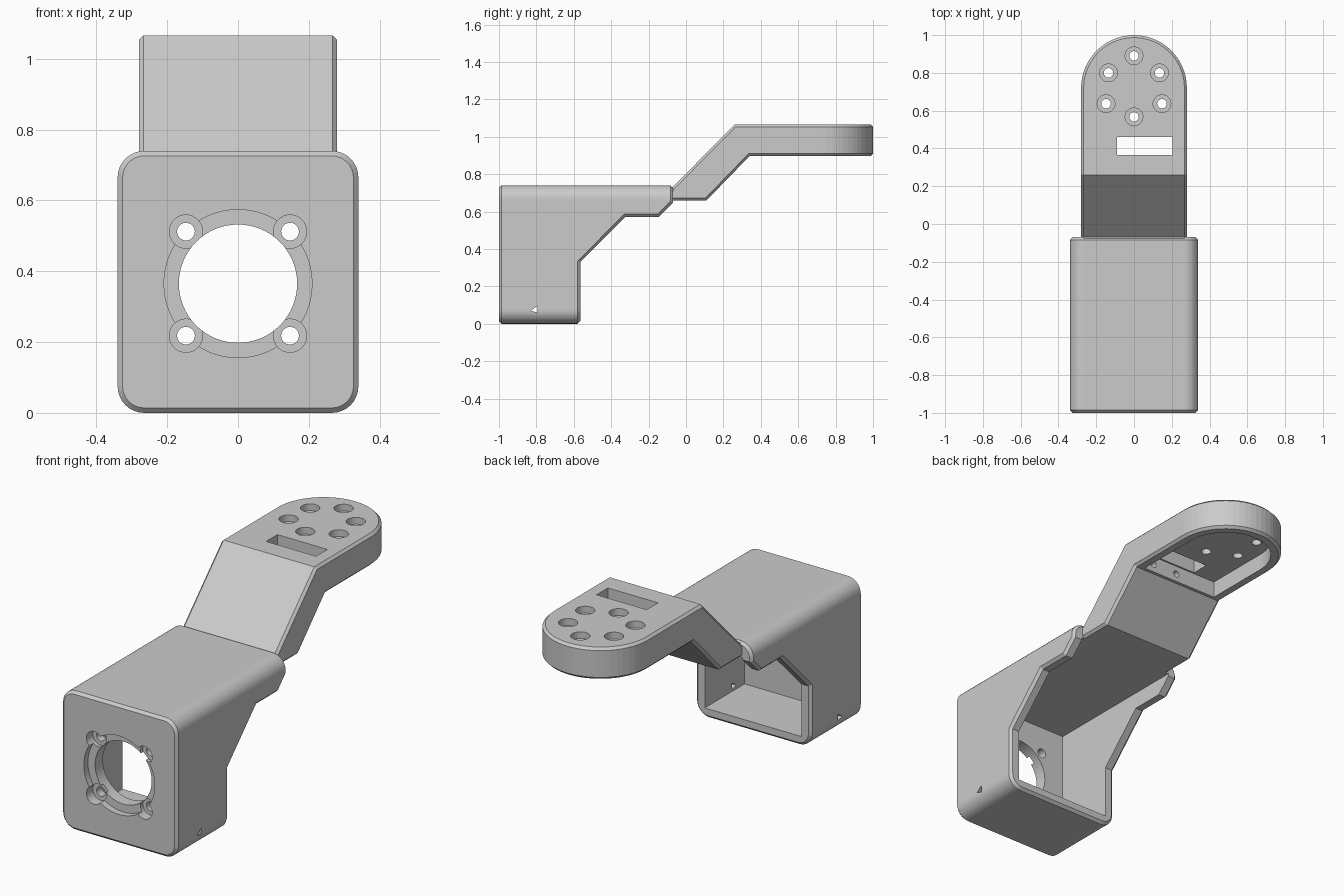
import bpy, bmesh
from math import cos, sin, pi, radians

if "Cube" in bpy.data.objects:
    bpy.data.objects.remove(bpy.data.objects["Cube"])


def prism(name, pts, axis, a, b):
    """Extrude a 2D outline along one axis from a to b."""
    place = {'x': lambda u, v, t: (t, u, v),
             'y': lambda u, v, t: (u, t, v),
             'z': lambda u, v, t: (u, v, t)}[axis]
    bm = bmesh.new()
    lo = [bm.verts.new(place(u, v, a)) for u, v in pts]
    hi = [bm.verts.new(place(u, v, b)) for u, v in pts]
    bm.faces.new(lo)
    bm.faces.new(hi)
    n = len(pts)
    for i in range(n):
        j = (i + 1) % n
        bm.faces.new((lo[i], lo[j], hi[j], hi[i]))
    bmesh.ops.recalc_face_normals(bm, faces=bm.faces)
    me = bpy.data.meshes.new(name)
    bm.to_mesh(me)
    bm.free()
    ob = bpy.data.objects.new(name, me)
    bpy.context.collection.objects.link(ob)
    return ob


def arc(cx, cy, r, a0, a1, n):
    return [(cx + r * cos(radians(a0 + (a1 - a0) * i / n)),
             cy + r * sin(radians(a0 + (a1 - a0) * i / n))) for i in range(n + 1)]


def circle(cx, cy, r, n=32):
    return arc(cx, cy, r, 0, 360, n)[:-1]


def rect(u0, u1, v0, v1):
    return [(u0, v0), (u1, v0), (u1, v1), (u0, v1)]


def apply(ob, mod):
    bpy.context.view_layer.objects.active = ob
    bpy.ops.object.modifier_apply(modifier=mod.name)


def boolean(ob, cutter, op='DIFFERENCE'):
    m = ob.modifiers.new("bool", 'BOOLEAN')
    m.operation, m.solver, m.object = op, 'EXACT', cutter
    apply(ob, m)
    bpy.data.objects.remove(cutter)


def chamfer(ob, width):
    m = ob.modifiers.new("chamfer", 'BEVEL')
    m.width, m.segments = width, 1
    m.limit_method, m.angle_limit = 'ANGLE', radians(50)
    apply(ob, m)


# Housing: side profile crossed with a rounded front outline
housing = prism("motor_housing", [(-1, -.1), (-.565, -.1), (-.565, .33), (-.325, .572),
                                  (-.145, .572), (-.07, .647), (-.07, .9), (-1, .9)], 'x', -.5, .5)
R, W, H = .075, .34, .74
outline = (arc(W - R, R, R, -90, 0, 8) + arc(W - R, H - R, R, 0, 90, 8)
           + arc(R - W, H - R, R, 90, 180, 8) + arc(R - W, R, R, 180, 270, 8))
boolean(housing, prism("outline", outline, 'y', -1.2, .2), 'INTERSECT')
chamfer(housing, .014)

# Open cavity behind the front wall
boolean(housing, prism("cavity", rect(-.285, .285, .05, .66), 'y', -.9, .1))

# Motor opening, its shallow ring and four counterbored screw holes
CZ = .365
boolean(housing, prism("ring", circle(0, CZ, .209, 64), 'y', -1.1, -.965))
boolean(housing, prism("bore", circle(0, CZ, .167, 64), 'y', -1.1, -.8))
for sx in (-1, 1):
    for sz in (-1, 1):
        x, z = sx * .147, CZ + sz * .147
        boolean(housing, prism("counterbore", circle(x, z, .047), 'y', -1.1, -.945))
        boolean(housing, prism("screw", circle(x, z, .025), 'y', -1.1, -.8))

# Small triangular vents through the side walls
boolean(housing, prism("vent", [(-.83, .07), (-.795, .06), (-.795, .095)], 'x', -.5, .5))

# Arm: cranked side profile crossed with a round-ended plan
arm = prism("cranked_arm", [(-.1, .66), (.11, .66), (.34, .897), (1.2, .897), (1.2, 1.066),
                            (.26, 1.066), (-.07, .732), (-.1, .732)], 'x', -.5, .5)
plan = [(-.28, -.5), (.28, -.5)] + arc(0, .72, .28, 0, 180, 28)
boolean(arm, prism("plan", plan, 'z', .4, 1.3), 'INTERSECT')
chamfer(arm, .013)

# Pocket under the head, cable slot and mounting holes
FLOOR = .985
pocket = [(-.228, .357), (.228, .357)] + arc(0, .72, .228, 0, 180, 28)
boolean(arm, prism("pocket", pocket, 'z', .8, FLOOR))
boolean(arm, prism("slot", rect(-.09, .205, .365, .46), 'z', .95, 1.2))
for x, y in ((0, .89), (-.135, .8), (.135, .8), (-.148, .637), (.148, .637), (0, .567)):
    boolean(arm, prism("counterbore", circle(x, y, .047), 'z', 1.03, 1.2))
    boolean(arm, prism("screw", circle(x, y, .025), 'z', .95, 1.2))

# Two small blind holes in the front wall of the pocket
for x in (.02, .17):
    boolean(arm, prism("pin", circle(x, .94, .018, 16), 'y', .29, .37))
